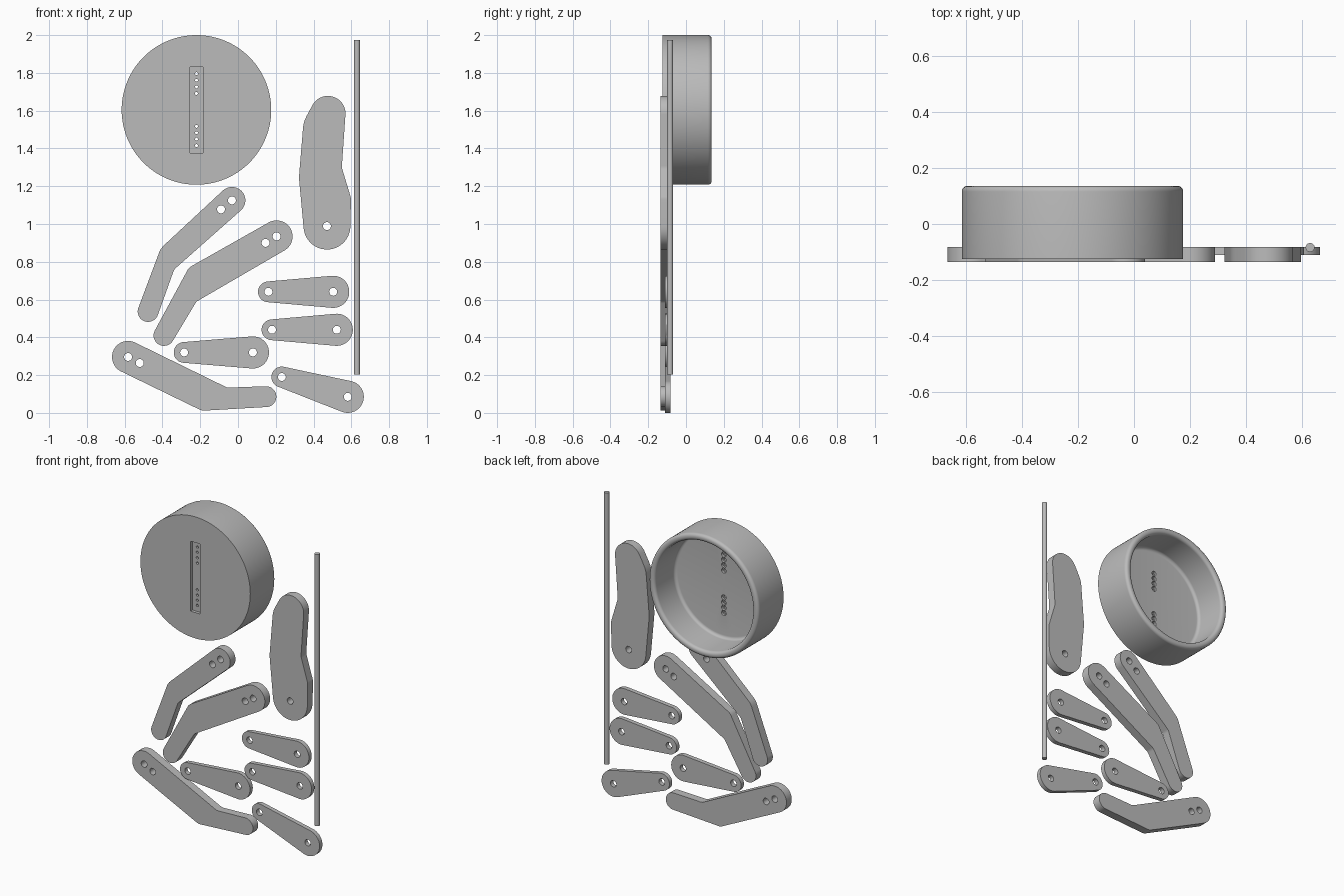
import bpy, bmesh
from math import pi, tau, sin, cos, acos, atan2, hypot, radians
from mathutils import Matrix, Vector

cube = bpy.data.objects.get("Cube")
if cube:
    bpy.data.objects.remove(cube, do_unlink=True)

grey = bpy.data.materials.new("plain_grey")
grey.use_nodes = True
GREY = (0.5, 0.5, 0.5, 1)
grey.diffuse_color = GREY
grey.node_tree.nodes["Principled BSDF"].inputs["Base Color"].default_value = GREY

BACK = -0.082      # shared back plane of all flat parts
THICK, THIN = 0.054, 0.029
HOLE = 0.021


def finish(obj):
    """Assign the colour and smooth the curved sides."""
    obj.data.materials.clear()
    obj.data.materials.append(grey)
    bpy.ops.object.select_all(action='DESELECT')
    obj.select_set(True)
    bpy.context.view_layer.objects.active = obj
    bpy.ops.object.shade_smooth_by_angle(angle=radians(30))
    return obj


def add_mesh(name, bm):
    bmesh.ops.recalc_face_normals(bm, faces=bm.faces)
    mesh = bpy.data.meshes.new(name)
    bm.to_mesh(mesh)
    bm.free()
    obj = bpy.data.objects.new(name, mesh)
    bpy.context.collection.objects.link(obj)
    return obj


def outline(circles):
    """Counter-clockwise belt around circles; a negative radius is a hollow bend."""
    normals = []
    n = len(circles)
    for i, (x, z, r) in enumerate(circles):
        x2, z2, r2 = circles[(i + 1) % n]
        dx, dz = x2 - x, z2 - z
        normals.append(atan2(dz, dx) - acos((r - r2) / hypot(dx, dz)))
    pts = []
    for i, (x, z, r) in enumerate(circles):
        start = normals[i - 1]
        turn = (normals[i] - start) % tau
        if r < 0:
            turn -= tau
        steps = max(3, int(abs(turn) / radians(6)))
        for k in range(steps + 1):
            a = start + turn * k / steps
            pts.append((x + r * cos(a), z + r * sin(a)))
    return pts


def plate(name, circles, holes, thick):
    """Flat drilled plate standing upright, cut from a filled outline."""
    curve = bpy.data.curves.new(name, 'CURVE')
    curve.dimensions = '2D'
    curve.fill_mode = 'BOTH'
    curve.extrude = thick / 2
    loops = [outline(circles)]
    for x, z in holes:
        loops.append([(x + HOLE * cos(tau * k / 32), z + HOLE * sin(tau * k / 32))
                      for k in range(32)])
    for pts in loops:
        spline = curve.splines.new('POLY')
        spline.points.add(len(pts) - 1)
        spline.use_cyclic_u = True
        for p, (x, z) in zip(spline.points, pts):
            p.co = (x, z, 0, 1)
    temp = bpy.data.objects.new(name + "_outline", curve)
    bpy.context.collection.objects.link(temp)
    bm = bmesh.new()
    bm.from_mesh(temp.to_mesh())
    temp.to_mesh_clear()
    bpy.data.objects.remove(temp, do_unlink=True)
    bmesh.ops.remove_doubles(bm, verts=bm.verts, dist=1e-5)
    bm.transform(Matrix.Translation((0, BACK - thick / 2, 0)) @ Matrix.Rotation(pi / 2, 4, 'X'))
    return finish(add_mesh(name, bm))


def lathe(bm, profile, x, z, steps):
    """Spin a (radius, y) profile around a y-parallel axis."""
    verts = [bm.verts.new((x + r, y, z)) for r, y in profile]
    edges = [bm.edges.new(pair) for pair in zip(verts, verts[1:])]
    bmesh.ops.spin(bm, geom=verts + edges, cent=(x, 0, z), axis=(0, 1, 0),
                   angle=tau, steps=steps, use_duplicate=False)
    bmesh.ops.remove_doubles(bm, verts=bm.verts, dist=1e-5)


def arc(cx, cy, r, a0, a1, steps=6):
    return [(cx + r * cos(radians(a0 + (a1 - a0) * k / steps)),
             cy + r * sin(radians(a0 + (a1 - a0) * k / steps))) for k in range(steps + 1)]


# Round cup, open at the back, with rounded rim and inner floor corner
CX, CZ, R, RI, F = -0.22, 1.604, 0.396, 0.352, 0.02
FRONT, FLOOR, RIM = -0.125, -0.075, 0.136
profile = [(0, FRONT), (R, FRONT)]
profile += arc(R - F, RIM - F, F, 0, 90)
profile += arc(RI + F, RIM - F, F, 90, 180)
profile += arc(RI - F, FLOOR + F, F, 0, -90)
profile += [(0, FLOOR)]
bm = bmesh.new()
lathe(bm, profile, CX, CZ, 128)
cup = add_mesh("round_cup", bm)

# Cutters: front slot and stepped screw holes
bm = bmesh.new()
bmesh.ops.create_cube(bm, size=1)
bm.transform(Matrix.Translation((CX, FRONT, CZ)) @ Matrix.Diagonal((0.068, 0.04, 0.456, 1)))
slot_cutter = add_mesh("slot_cutter", bm)

bm = bmesh.new()
for side in (1, -1):
    for k in range(4):
        z = CZ + side * (0.087 + 0.035 * k) if side > 0 else CZ - 0.087 - 0.034 * k
        lathe(bm, [(0, -0.2), (0.008, -0.2), (0.008, FLOOR - 0.015),
                   (0.0165, FLOOR - 0.015), (0.0165, 0), (0, 0)], CX, z, 16)
screw_cutter = add_mesh("screw_hole_cutter", bm)

for cutter in (slot_cutter, screw_cutter):
    cutter.hide_render = True
    mod = cup.modifiers.new(cutter.name, 'BOOLEAN')
    mod.operation = 'DIFFERENCE'
    mod.solver = 'EXACT'
    mod.object = cutter
    bpy.ops.object.select_all(action='DESELECT')
    bpy.context.view_layer.objects.active = cup
    bpy.ops.object.modifier_apply(modifier=mod.name)
    bpy.data.objects.remove(cutter, do_unlink=True)
finish(cup)

# Bent arms: wide end, outer bend, narrow end, inner bend
plate("upper_bent_arm",
      [(-0.032, 1.125, 0.071), (-0.328, 0.817, 0.095), (-0.476, 0.537, 0.055), (-0.302, 0.735, -0.042)],
      [(-0.032, 1.125), (-0.09, 1.077)], THICK)
plate("middle_bent_arm",
      [(0.204, 0.934, 0.085), (-0.217, 0.727, 0.058), (-0.392, 0.41, 0.055), (-0.19, 0.558, -0.042)],
      [(0.204, 0.934), (0.146, 0.9)], THICK)
plate("lower_bent_arm",
      [(-0.582, 0.296, 0.085), (-0.18, 0.065, 0.053), (0.148, 0.086, 0.055), (-0.048, 0.176, -0.042)],
      [(-0.582, 0.296), (-0.52, 0.264)], THICK)

# Wide curved arm
plate("curved_arm",
      [(0.476, 1.585, 0.093), (0.487, 1.5, 0.143), (0.429, 1.246, 0.106),
       (0.471, 0.989, 0.124), (0.54, 1.13, 0.058), (0.603, 1.305, -0.053)],
      [(0.471, 0.989)], THICK)

# Tapered links: narrow end to wide end
links = [((0.161, 0.641), (0.504, 0.641)), ((0.18, 0.44), (0.523, 0.44)),
         ((-0.285, 0.32), (0.079, 0.32)), ((0.232, 0.19), (0.581, 0.085))]
for i, (a, b) in enumerate(links):
    plate(f"tapered_link_{i + 1}", [(*a, 0.055), (*b, 0.085)], [a, b], THIN)

# Thin upright rod
bm = bmesh.new()
bmesh.ops.create_cone(bm, cap_ends=True, segments=32, radius1=0.016, radius2=0.016, depth=1.77)
bm.transform(Matrix.Translation((0.63, -0.084, 1.088)))
finish(add_mesh("rod", bm))
